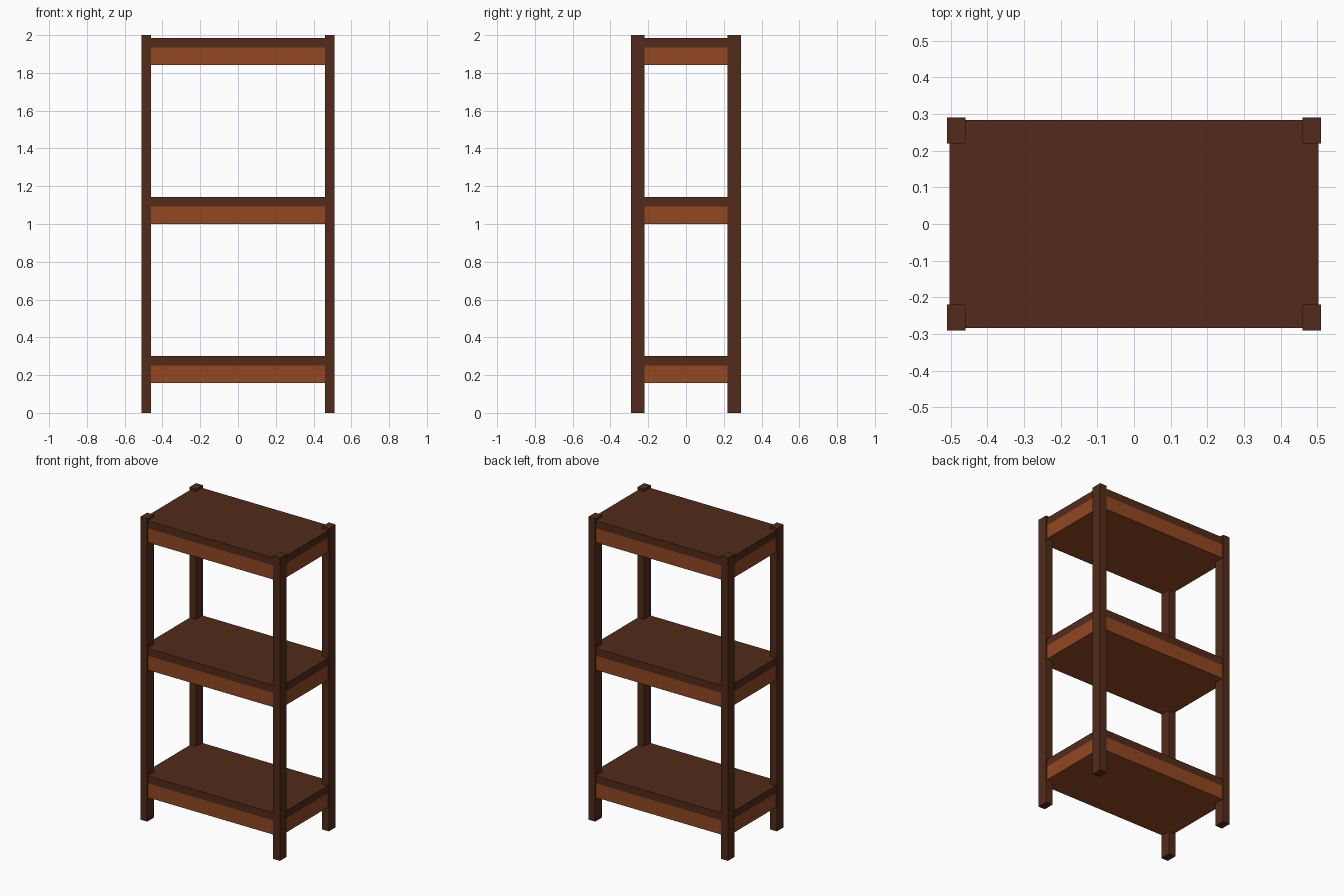
import bpy

if "Cube" in bpy.data.objects:
    bpy.data.objects.remove(bpy.data.objects["Cube"])


def material(name, color):
    m = bpy.data.materials.new(name)
    m.diffuse_color = (*color, 1)
    m.use_nodes = True
    m.node_tree.nodes["Principled BSDF"].inputs["Base Color"].default_value = m.diffuse_color
    return m


dark_wood = material("dark_wood", (0.085, 0.024, 0.010))
red_wood = material("red_wood", (0.29, 0.065, 0.016))


def box(name, center, size, mat):
    bpy.ops.mesh.primitive_cube_add(size=1, location=center)
    ob = bpy.context.object
    ob.name = name
    ob.scale = size
    bpy.ops.object.transform_apply(location=False, rotation=False, scale=True)
    ob.data.materials.append(mat)
    return ob


# Four corner posts
for side, sx in (("left", -1), ("right", 1)):
    for end, sy in (("front", -1), ("back", 1)):
        box(f"{end}_{side}_post", (sx * 0.485, sy * 0.255, 1.0),
            (0.05, 0.07, 2.0), dark_wood)

# Three shelves: a dark board on a lighter solid base, flush with each other
WIDTH, DEPTH = 1.006, 0.568
BOARD, BASE = 0.05, 0.093
for level, top in (("bottom", 0.30), ("middle", 1.142), ("top", 1.984)):
    box(f"{level}_shelf_board", (0, 0, top - BOARD / 2),
        (WIDTH, DEPTH, BOARD), dark_wood)
    box(f"{level}_shelf_base", (0, 0, top - BOARD - BASE / 2),
        (WIDTH, DEPTH, BASE), red_wood)
